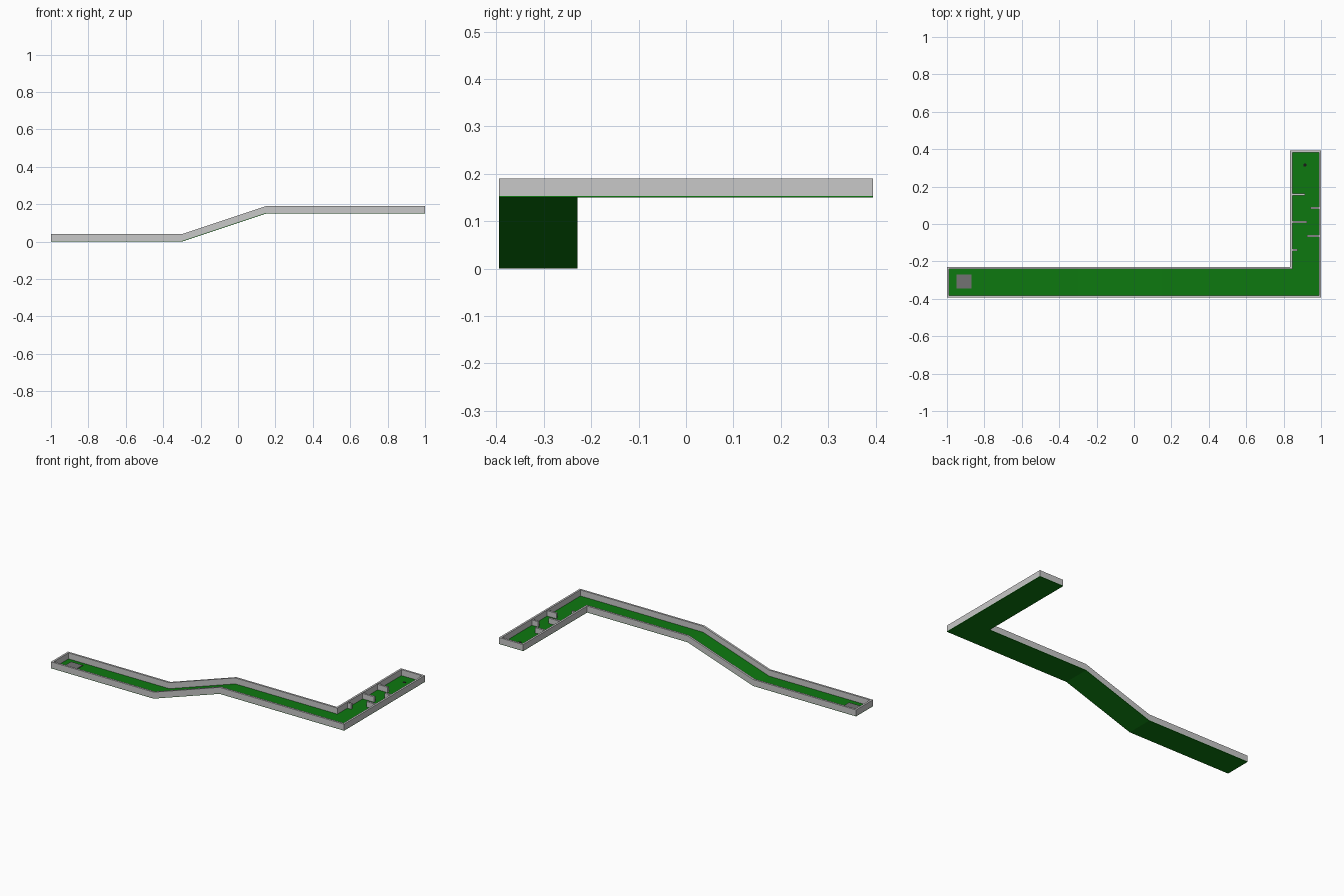
import bpy, bmesh, math

if "Cube" in bpy.data.objects:
    bpy.data.objects.remove(bpy.data.objects["Cube"])

def mat(name, rgb):
    m = bpy.data.materials.new(name)
    m.diffuse_color = (*rgb, 1)
    m.use_nodes = True
    m.node_tree.nodes["Principled BSDF"].inputs["Base Color"].default_value = m.diffuse_color
    return m

GREEN = mat("turf_green", (0.004, 0.19, 0.005))
GREY = mat("kerb_grey", (0.58, 0.58, 0.58))
MAT_GREY = mat("tee_grey", (0.17, 0.17, 0.17))
BLACK = mat("hole_black", (0.01, 0.01, 0.01))

X0, X1 = -1.0, 1.0            # overall length
Y0, YM, Y1 = -0.394, -0.229, 0.394   # front, inner corner, far end
XM = 0.835                    # inner corner in x
T, H, F = 0.012, 0.04, 0.003  # kerb thickness, kerb height, turf thickness
TOP = 0.15                    # height of the upper level
BENDS = (-0.3, 0.15)          # start and end of the ramp

def ground(x):
    a, b = BENDS
    return TOP * min(1, max(0, (x - a) / (b - a)))

def strip(name, x0, x1, y0, y1, z0, z1, material):
    """Bar with a rectangular section that follows the ramp along x."""
    xs = [x0] + [b for b in BENDS if x0 < b < x1] + [x1]
    bm = bmesh.new()
    rings = [[bm.verts.new((x, y, z + ground(x))) for y, z in
              ((y0, z0), (y1, z0), (y1, z1), (y0, z1))] for x in xs]
    for a, b in zip(rings, rings[1:]):
        for i in range(4):
            j = (i + 1) % 4
            bm.faces.new((a[i], a[j], b[j], b[i]))
    bm.faces.new(rings[0])
    bm.faces.new(rings[-1])
    bmesh.ops.recalc_face_normals(bm, faces=bm.faces)
    me = bpy.data.meshes.new(name)
    bm.to_mesh(me)
    bm.free()
    me.materials.append(material)
    ob = bpy.data.objects.new(name, me)
    bpy.context.collection.objects.link(ob)
    return ob

# Turf of both arms
strip("long_turf", X0, X1, Y0, YM, 0, F, GREEN)
strip("short_turf", XM, X1, YM, Y1, 0, F, GREEN)

# Kerbs around the L-shaped lane
strip("front_kerb", X0, X1, Y0, Y0 + T, F, H, GREY)
strip("back_kerb", X0, XM + T, YM - T, YM, F, H, GREY)
strip("left_end_kerb", X0, X0 + T, Y0 + T, YM - T, F, H, GREY)
strip("right_kerb", X1 - T, X1, Y0 + T, Y1, F, H, GREY)
strip("inner_kerb", XM, XM + T, YM, Y1, F, H, GREY)
strip("far_end_kerb", XM + T, X1 - T, Y1 - T, Y1, F, H, GREY)

# Baffles alternating from both sides of the short arm
for i, (y, tip) in enumerate(((0.158, 0.915), (0.085, 0.945), (0.011, 0.925),
                              (-0.064, 0.925), (-0.139, 0.873))):
    a, b = (XM + T, tip) if i % 2 == 0 else (tip, X1 - T)
    strip(f"baffle_{i + 1}", a, b, y - 0.006, y + 0.006, F, H - 0.004, GREY)

# Tee mat
strip("tee_mat", -0.95, -0.87, -0.346, -0.27, F, F + 0.004, MAT_GREY)

# Hole
bpy.ops.mesh.primitive_cylinder_add(vertices=16, radius=0.009, depth=0.002,
                                    location=(0.914, 0.315, TOP + F + 0.001))
hole = bpy.context.object
hole.name = "hole"
hole.data.materials.append(BLACK)
